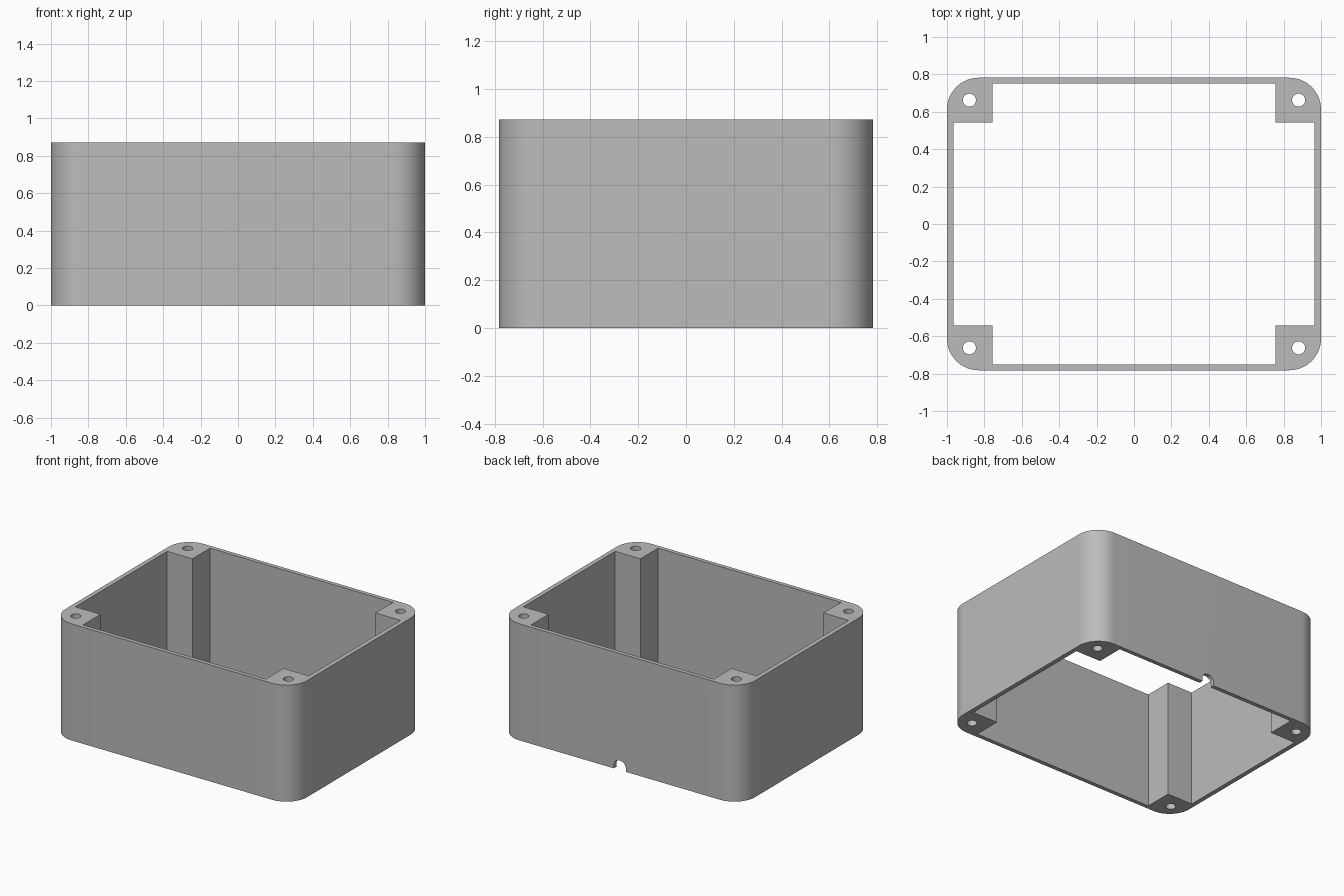
import bpy, bmesh
from math import sin, cos, pi

if "Cube" in bpy.data.objects:
    bpy.data.objects.remove(bpy.data.objects["Cube"], do_unlink=True)

HX, HY, HEIGHT = 1.0, 0.782, 0.872      # half sizes and height of the shell
CORNER_R = 0.17
INNER_X, INNER_Y = 0.966, 0.751         # inner wall faces
POST_X, POST_Y = 0.757, 0.543           # inner edges of the corner posts
HOLE_X, HOLE_Y, HOLE_R = 0.88, 0.662, 0.035
NOTCH_R, NOTCH_Z = 0.05, 0.022
QUADRANTS = [(1, 1), (-1, 1), (-1, -1), (1, -1)]

grey = bpy.data.materials.new("light grey plastic")
grey.use_nodes = True
colour = (0.5, 0.5, 0.5, 1)
grey.diffuse_color = colour
grey.node_tree.nodes["Principled BSDF"].inputs["Base Color"].default_value = colour


def arc(cx, cy, r, start, sweep, steps):
    return [(cx + r * cos(start + sweep * i / steps),
             cy + r * sin(start + sweep * i / steps)) for i in range(steps + 1)]


def extrude_outline(name, loops, to_3d, direction):
    """Fill closed outlines (later ones are holes) and extrude them."""
    bm = bmesh.new()
    edges = []
    for loop in loops:
        verts = [bm.verts.new(to_3d(*p)) for p in loop]
        edges += [bm.edges.new((a, b)) for a, b in zip(verts, verts[1:] + verts[:1])]
    bmesh.ops.triangle_fill(bm, use_beauty=True, use_dissolve=False, edges=edges)
    result = bmesh.ops.extrude_face_region(bm, geom=bm.faces[:], use_keep_orig=True)
    moved = [g for g in result["geom"] if isinstance(g, bmesh.types.BMVert)]
    bmesh.ops.translate(bm, verts=moved, vec=direction)
    bmesh.ops.recalc_face_normals(bm, faces=bm.faces[:])
    mesh = bpy.data.meshes.new(name)
    bm.to_mesh(mesh)
    bm.free()
    mesh.materials.append(grey)
    obj = bpy.data.objects.new(name, mesh)
    bpy.context.collection.objects.link(obj)
    return obj


# Rounded outer wall, stepped inner wall with corner posts, and screw holes
outer, inner, holes = [], [], []
for i, (sx, sy) in enumerate(QUADRANTS):
    outer += arc(sx * (HX - CORNER_R), sy * (HY - CORNER_R), CORNER_R, i * pi / 2, pi / 2, 16)
    step = [(sx * INNER_X, sy * POST_Y), (sx * POST_X, sy * POST_Y), (sx * POST_X, sy * INNER_Y)]
    inner += step if sx == sy else step[::-1]
    holes.append(arc(sx * HOLE_X, sy * HOLE_Y, HOLE_R, 0, 2 * pi, 24)[:-1])

body = extrude_outline("enclosure_body", [outer, inner] + holes,
                       lambda x, y: (x, y, 0), (0, 0, HEIGHT))

# Round-topped cable notch at the bottom of the back wall
notch = arc(0, NOTCH_Z, NOTCH_R, 0, pi, 20) + [(-NOTCH_R, -0.1), (NOTCH_R, -0.1)]
cutter = extrude_outline("notch_cutter", [notch],
                         lambda x, z: (x, INNER_Y - 0.05, z), (0, 0.2, 0))
cutter.hide_render = True

cut = body.modifiers.new("cable notch", "BOOLEAN")
cut.operation, cut.solver, cut.object = "DIFFERENCE", "EXACT", cutter
bpy.ops.object.select_all(action="DESELECT")
body.select_set(True)
bpy.context.view_layer.objects.active = body
bpy.ops.object.modifier_apply(modifier=cut.name)
bpy.data.objects.remove(cutter, do_unlink=True)
bpy.ops.object.shade_smooth_by_angle(angle=pi / 6)
